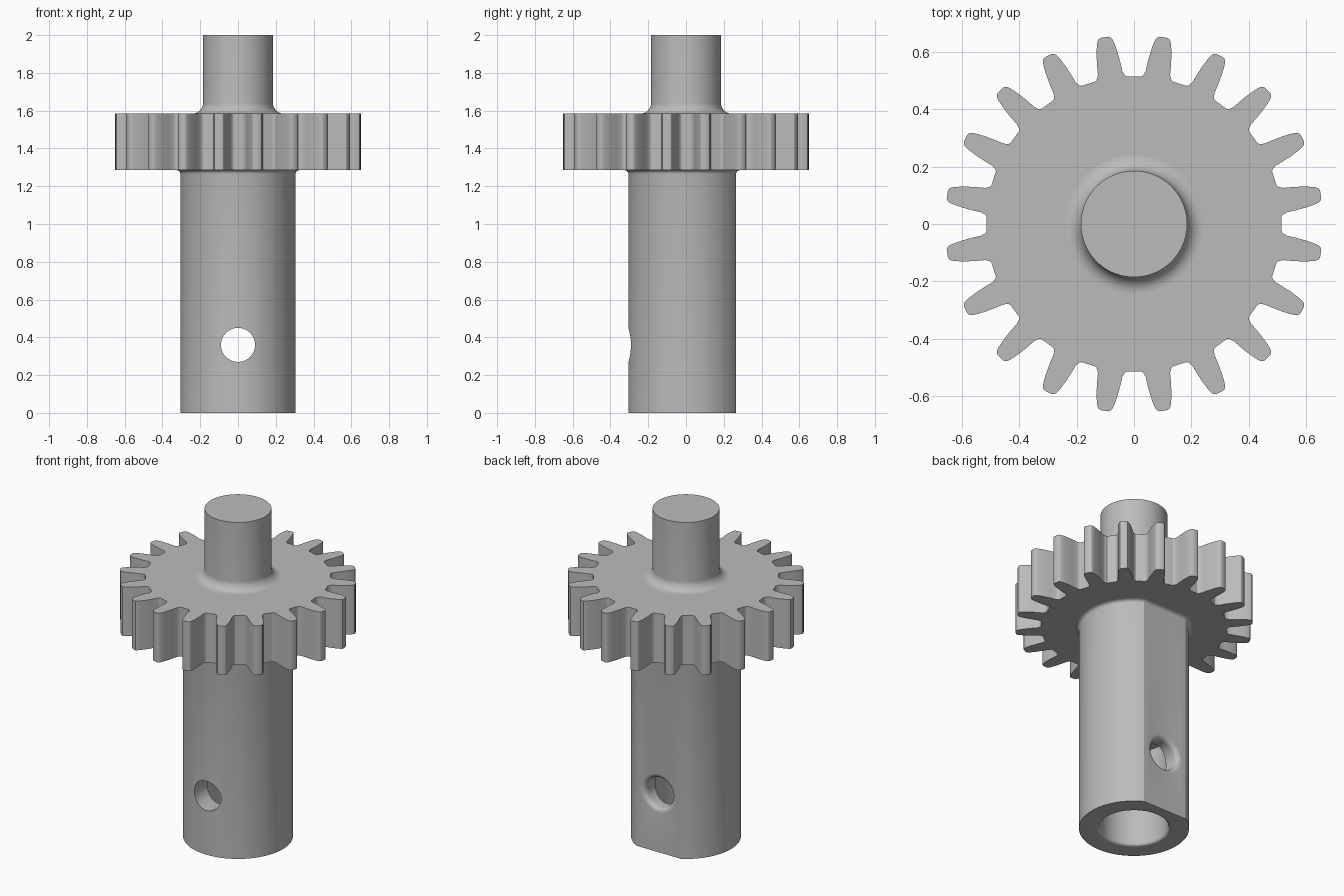
import bpy, bmesh
from math import sin, cos, pi, asin, radians
from mathutils import Matrix

if "Cube" in bpy.data.objects:
    bpy.data.objects.remove(bpy.data.objects["Cube"], do_unlink=True)

steel = bpy.data.materials.new("grey steel")
steel.use_nodes = True
steel.diffuse_color = (0.5, 0.5, 0.5, 1)
steel.node_tree.nodes["Principled BSDF"].inputs["Base Color"].default_value = (0.5, 0.5, 0.5, 1)

SHAFT_R, FLAT_Y = 0.305, 0.265
GEAR_LOW, GEAR_HIGH, TOP = 1.285, 1.585, 2.0
BORE_R, HOLE_R, HOLE_Z = 0.19, 0.09, 0.36

# Angles round the section, with exact steps at both edges of the flat
edge = asin(FLAT_Y / SHAFT_R)
ANGLES = [edge + (pi - 2 * edge) * i / 16 for i in range(16)]
ANGLES += [pi - edge + (pi + 2 * edge) * i / 72 for i in range(72)]


def make_object(name, bm):
    bmesh.ops.recalc_face_normals(bm, faces=bm.faces)
    mesh = bpy.data.meshes.new(name)
    bm.to_mesh(mesh)
    bm.free()
    mesh.materials.append(steel)
    obj = bpy.data.objects.new(name, mesh)
    bpy.context.collection.objects.link(obj)
    return obj


def loft(name, rings):
    """Closed solid through rings of (radius, height, flat distance)."""
    bm = bmesh.new()
    loops = []
    for r, z, flat in rings:
        loop = []
        for a in ANGLES:
            d = min(r, flat / sin(a)) if flat and sin(a) > 0 else r
            loop.append(bm.verts.new((d * cos(a), d * sin(a), z)))
        loops.append(loop)
    n = len(ANGLES)
    for low, high in zip(loops, loops[1:]):
        for i in range(n):
            j = (i + 1) % n
            bm.faces.new((low[i], low[j], high[j], high[i]))
    bm.faces.new(loops[0])
    bm.faces.new(loops[-1])
    return make_object(name, bm)


def smooth(obj, angle):
    bpy.ops.object.select_all(action="DESELECT")
    obj.select_set(True)
    bpy.context.view_layer.objects.active = obj
    bpy.ops.object.shade_smooth_by_angle(angle=radians(angle))


def quarter(steps):
    return [pi / 2 * i / steps for i in range(steps + 1)]


# Hollow shaft with one flat side: bore, rounded bore rim, wall, collar fillet
rings = [(BORE_R, 0.6, None)]
rings += [(BORE_R + 0.016 * (1 - cos(t)), 0.016 * (1 - sin(t)), None)
          for t in reversed(quarter(4))]
rings.append((SHAFT_R, 0, FLAT_Y))
for t in quarter(4):
    grow = 0.02 * (1 - cos(t))
    rings.append((SHAFT_R + grow, GEAR_LOW - 0.02 + 0.02 * sin(t), FLAT_Y + grow))
rings.append((SHAFT_R + 0.02, GEAR_LOW + 0.02, FLAT_Y + 0.02))
# order the rim from the bore wall downwards
rim = sorted(rings[1:6], key=lambda ring: -ring[1])
rings[1:6] = rim
shaft = loft("shaft", rings)

# Cross hole, with a rounded rim on the flat side
cut = [(HOLE_R, -0.5, None)]
cut += [(HOLE_R + 0.028 * (1 - cos(t)), FLAT_Y - 0.028 + 0.028 * sin(t), None)
        for t in quarter(5)]
cut.append((HOLE_R + 0.028, 0.5, None))
cutter = loft("cross_hole_cutter", cut)
cutter.data.transform(Matrix.Translation((0, 0, HOLE_Z)) @ Matrix.Rotation(-pi / 2, 4, "X"))
cutter.hide_render = True
drill = shaft.modifiers.new("cross hole", "BOOLEAN")
drill.operation, drill.solver, drill.object = "DIFFERENCE", "EXACT", cutter
bpy.ops.object.select_all(action="DESELECT")
bpy.context.view_layer.objects.active = shaft
shaft.select_set(True)
bpy.ops.object.modifier_apply(modifier=drill.name)
bpy.data.objects.remove(cutter, do_unlink=True)
smooth(shaft, 25)

# Gear: half a tooth as (radius, half width), mirrored and repeated
TEETH = 20
half_tooth = [(0.514, 0.056), (0.519, 0.049), (0.534, 0.043), (0.565, 0.041),
              (0.60, 0.037), (0.63, 0.0315), (0.646, 0.027), (0.654, 0.022), (0.658, 0.014)]
bm = bmesh.new()
outline = []
for k in range(TEETH):
    centre = 2 * pi * (k + 0.5) / TEETH
    tooth = [(r, -w) for r, w in half_tooth] + list(reversed(half_tooth))
    for r, w in tooth:
        a = centre + w / r
        outline.append(bm.verts.new((r * cos(a), r * sin(a), GEAR_LOW)))
base = bm.faces.new(outline)
lift = bmesh.ops.extrude_face_region(bm, geom=[base], use_keep_orig=True)
for v in lift["geom"]:
    if isinstance(v, bmesh.types.BMVert):
        v.co.z = GEAR_HIGH
gear = make_object("gear", bm)
smooth(gear, 30)

# Solid upper pin with a fillet where it meets the gear
PIN_R, FILLET = 0.185, 0.055
rings = [(PIN_R + FILLET, GEAR_HIGH - 0.02, None)]
rings += [(PIN_R + FILLET * (1 - sin(t)), GEAR_HIGH + FILLET * (1 - cos(t)), None)
          for t in quarter(8)]
rings.append((PIN_R, TOP, None))
pin = loft("upper_pin", rings)
smooth(pin, 40)
